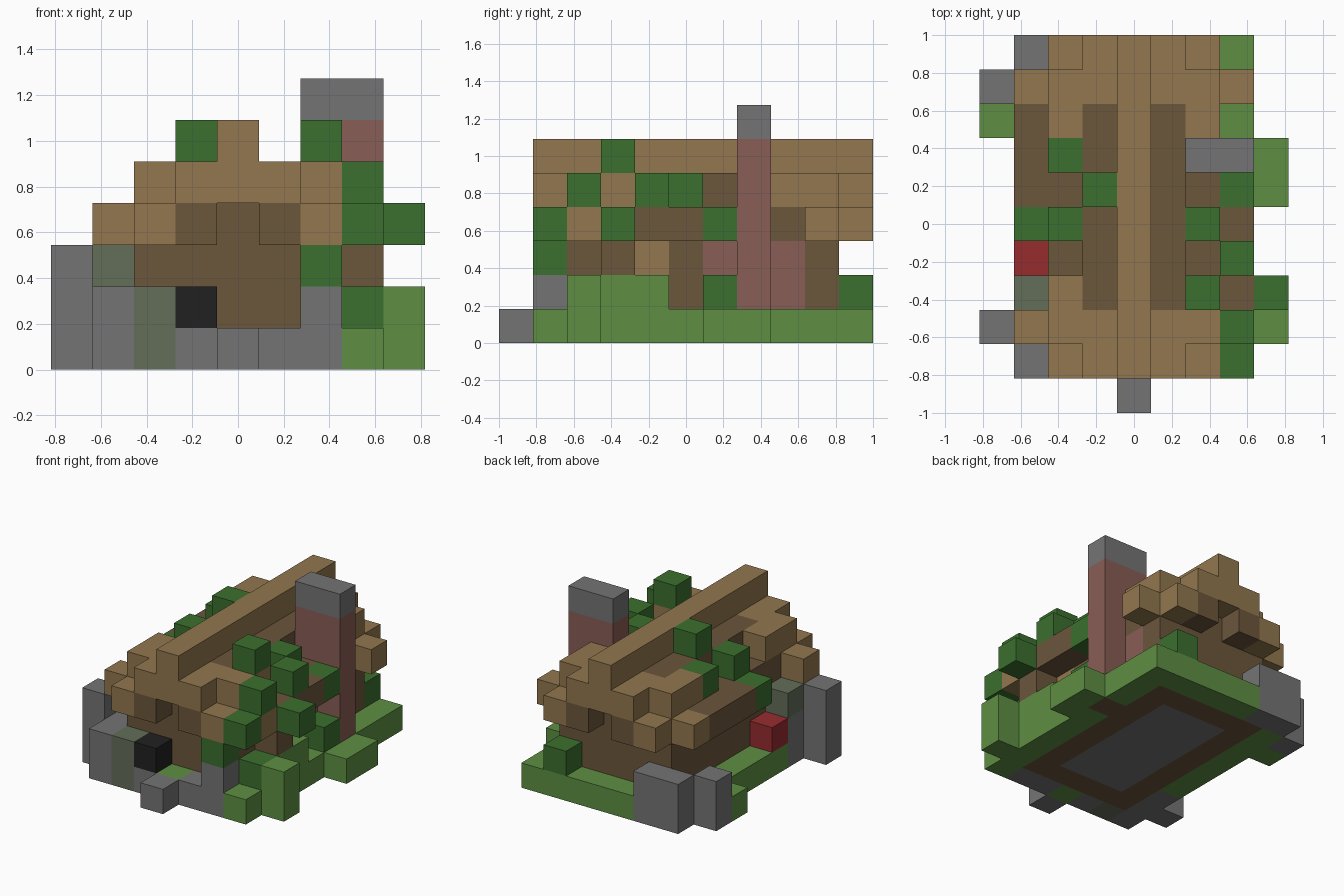
import bpy
import bmesh
from mathutils import Vector

cube = bpy.data.objects.get("Cube")
if cube:
    bpy.data.objects.remove(cube, do_unlink=True)

UNIT = 2 / 11
TOP = 6
PALETTE = {
    "timber": (146, 119, 78),
    "dark_wood": (107, 86, 59),
    "leaf": (59, 112, 46),
    "grass": (94, 143, 66),
    "stone": (116, 116, 116),
    "mossy_stone": (99, 110, 89),
    "brick": (137, 93, 85),
    "red": (150, 44, 47),
    "black": (33, 33, 33),
}


def material(name, rgb):
    mat = bpy.data.materials.new(name)
    mat.use_nodes = True
    linear = [((c / 255 + 0.055) / 1.055) ** 2.4 for c in rgb]
    mat.diffuse_color = (*linear, 1)
    mat.node_tree.nodes["Principled BSDF"].inputs["Base Color"].default_value = (*linear, 1)
    return mat


MATS = {name: material(name, rgb) for name, rgb in PALETTE.items()}


def span(v):
    return range(v[0], v[1] + 1) if isinstance(v, tuple) else (v,)


def cells(*boxes, mirror=False):
    """Grid cells of boxes (across, deep, up), each a number or a range."""
    out = {(i, j, k) for b in boxes
           for i in span(b[0]) for j in span(b[1]) for k in span(b[2])}
    return out | {(8 - i, j, k) for i, j, k in out} if mirror else out


taken = set()


def build(name, colour, group):
    """Blocks as one shell, without faces between neighbours."""
    group = group - taken
    taken.update(group)
    bm = bmesh.new()
    for cell in sorted(group):
        centre = Vector(cell) + Vector((-4, -5, 0.5))
        for axis in range(3):
            for sign in (-1, 1):
                near = list(cell)
                near[axis] += sign
                if tuple(near) in group:
                    continue
                n, u, v = Vector(), Vector(), Vector()
                n[axis] = sign / 2
                u[(axis + 1) % 3] = sign / 2
                v[(axis + 2) % 3] = 0.5
                bm.faces.new([bm.verts.new((centre + n + a * u + b * v) * UNIT)
                              for a, b in ((-1, -1), (1, -1), (1, 1), (-1, 1))])
    bmesh.ops.remove_doubles(bm, verts=bm.verts, dist=0.001)
    mesh = bpy.data.meshes.new(name)
    bm.to_mesh(mesh)
    bm.free()
    mesh.materials.append(MATS[colour])
    bpy.context.collection.objects.link(bpy.data.objects.new(name, mesh))


# Chimney, its hearth and its cap
build("chimney", "brick", cells(((6, 7), 7, (1, 5)), (6, 8, (1, 2)), (6, 6, 2)))
build("chimney_cap", "stone", cells(((6, 7), 7, TOP)))
build("chimney_footing", "dark_wood", cells((7, 7, 0)))

# Stonework around the house
build("step", "stone", cells((4, 0, 0)))
build("front_stones", "stone", cells((1, 1, (0, 1)), (3, 1, 0), ((5, 6), 1, 0), (6, 1, 1)))
build("side_stones", "stone", cells((0, 2, (0, 2)), (1, 2, (0, 1)), (1, 3, (0, 1))))
build("back_stones", "stone", cells(((1, 2), 10, (0, 1)), (0, 9, (0, 1))))
build("mossy_stones", "mossy_stone", cells((2, 1, (0, 1)), (1, 3, 2)))
build("floor", "stone", cells(((3, 5), (3, 8), 0)))

# Small props
build("dark_block", "black", cells((3, 1, 1)))
build("red_block", "red", cells((1, 4, 1)))

# Roof trim: ridge beam and stepped gable ends
build("ridge", "timber", cells((4, (1, 10), 5)))
build("window_block", "timber", cells((6, 4, 2)))
for name, outer, inner, nxt in (("front", 1, 2, 3), ("back", 10, 9, 8)):
    build(name + "_gable_trim", "timber",
          cells(((3, 4), outer, 4), (2, outer, 3), ((2, 4), inner, 4),
                (1, inner, 3), (2, nxt, 4), mirror=True))
    build(name + "_gable_posts", "dark_wood", cells((3, outer, 3), mirror=True))

# Leaves growing on the roof and walls
build("right_roof_leaves", "leaf", cells((3, 6, 5), (2, 7, 4), (2, 5, 4), (1, 5, 3)))
build("left_roof_leaves", "leaf", cells((6, 3, 5), (6, 5, 4), (7, 4, 4), (7, 2, 4),
                                        (8, 3, 3), (7, 1, 3), (7, 6, 3)))
build("low_leaves", "leaf", cells((6, 1, 2), (7, 2, 1), (7, 6, 1), (6, 10, 1)))

# Roof slopes
build("upper_roof", "dark_wood", cells((3, (3, 8), 4), mirror=True))
build("lower_roof", "dark_wood", cells((2, (3, 8), 3), (6, (3, 8), 3),
                                       (1, (6, 8), 3), (7, (3, 5), 3)))

# Walls
build("side_walls", "dark_wood", cells((2, (2, 9), (0, 2)), mirror=True))
for name, j in (("front_wall", 2), ("back_wall", 9)):
    build(name, "dark_wood", cells(((3, 5), j, (0, 2)), ((2, 6), j, 3)))
build("wall_prop", "dark_wood", cells((7, 3, 2)))

# Lawn
build("lawn", "grass", cells((1, (4, 9), 0), (7, (1, 10), 0), ((3, 6), 10, 0), (4, 1, 0),
                             (0, 8, 0), (8, (6, 7), 0)))
build("bushes", "grass", cells((8, 2, (0, 1)), (7, (3, 4), 1)))
